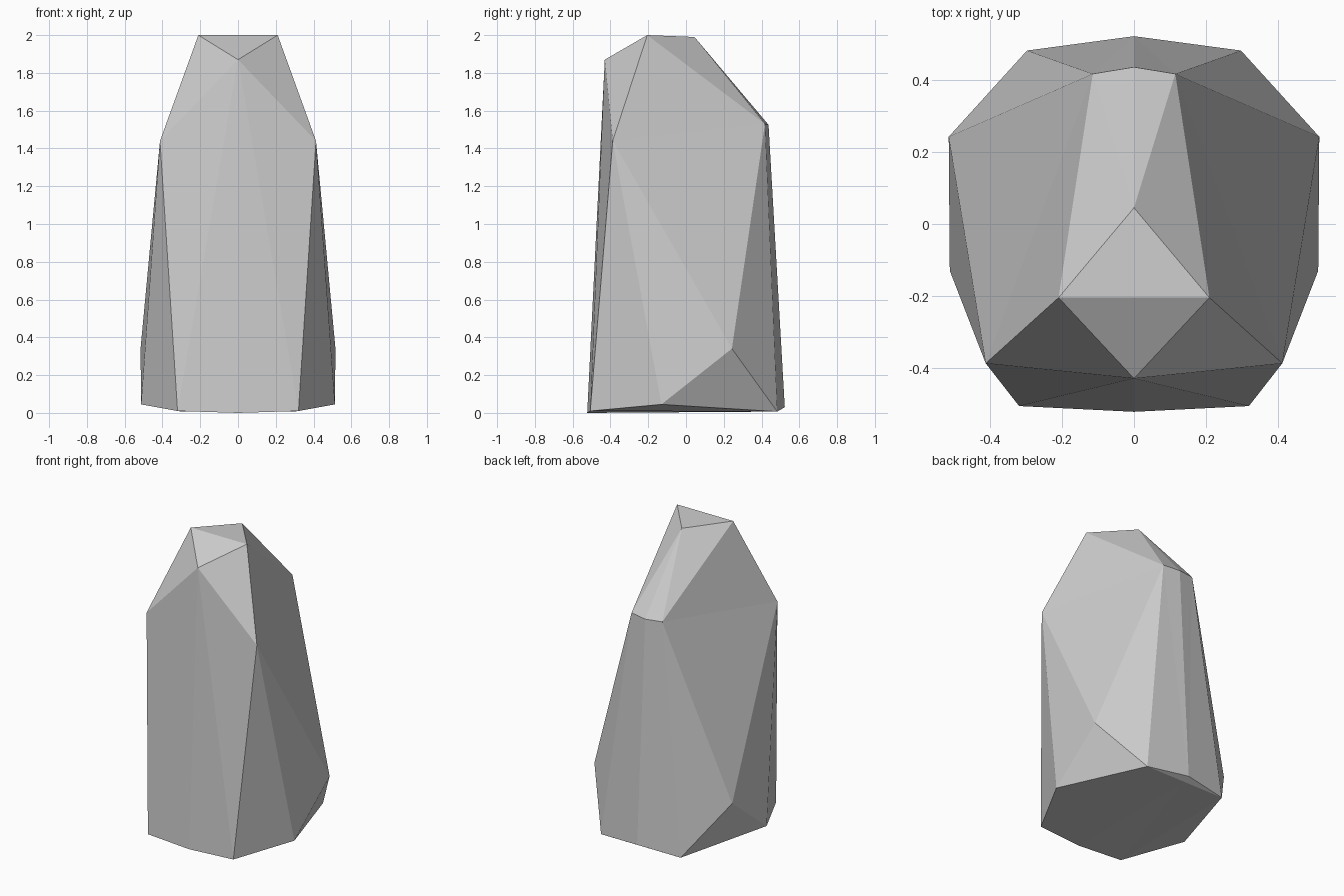
import bpy, bmesh

if "Cube" in bpy.data.objects:
    bpy.data.objects.remove(bpy.data.objects["Cube"])

# Key points of the right half of the faceted rock
points = {
    "peak":      (0.21, -0.205, 2.0),
    "peak_mid":  (0, -0.205, 2.0),
    "ridge":     (0, 0.045, 1.99),
    "brow":      (0, -0.43, 1.87),
    "shoulder":  (0.413, -0.388, 1.44),
    "nape":      (0.115, 0.418, 1.53),
    "nape_mid":  (0, 0.437, 1.525),
    "hip":       (0.516, 0.243, 0.34),
    "side":      (0.513, -0.13, 0.045),
    "toe":       (0.32, -0.507, 0.01),
    "toe_mid":   (0, -0.523, 0.0),
    "heel":      (0.298, 0.483, 0.007),
    "heel_mid":  (0, 0.483, 0.007),
    "back_mid":  (0, 0.523, 0.03),
}

facets = [
    # top
    "peak_mid peak ridge", "peak_mid brow peak", "brow shoulder peak",
    "peak nape ridge", "ridge nape nape_mid",
    # front
    "brow toe_mid toe", "brow toe shoulder",
    # side
    "peak shoulder nape", "shoulder hip nape", "shoulder toe side",
    "shoulder side hip", "hip side heel", "hip heel nape",
    # back
    "nape heel back_mid", "nape back_mid nape_mid", "heel heel_mid back_mid",
    # underside
    "toe heel side", "toe toe_mid heel_mid", "toe heel_mid heel",
]

# Build the half, mirror it across x and weld the seam
bm = bmesh.new()
for sx in (1, -1):
    verts = {n: bm.verts.new((sx * x, y, z)) for n, (x, y, z) in points.items()}
    for facet in facets:
        bm.faces.new([verts[n] for n in facet.split()])
bmesh.ops.remove_doubles(bm, verts=bm.verts[:], dist=0.0005)
bmesh.ops.recalc_face_normals(bm, faces=bm.faces[:])

mesh = bpy.data.meshes.new("standing_rock")
bm.to_mesh(mesh)
bm.free()
rock = bpy.data.objects.new("standing_rock", mesh)
bpy.context.collection.objects.link(rock)
